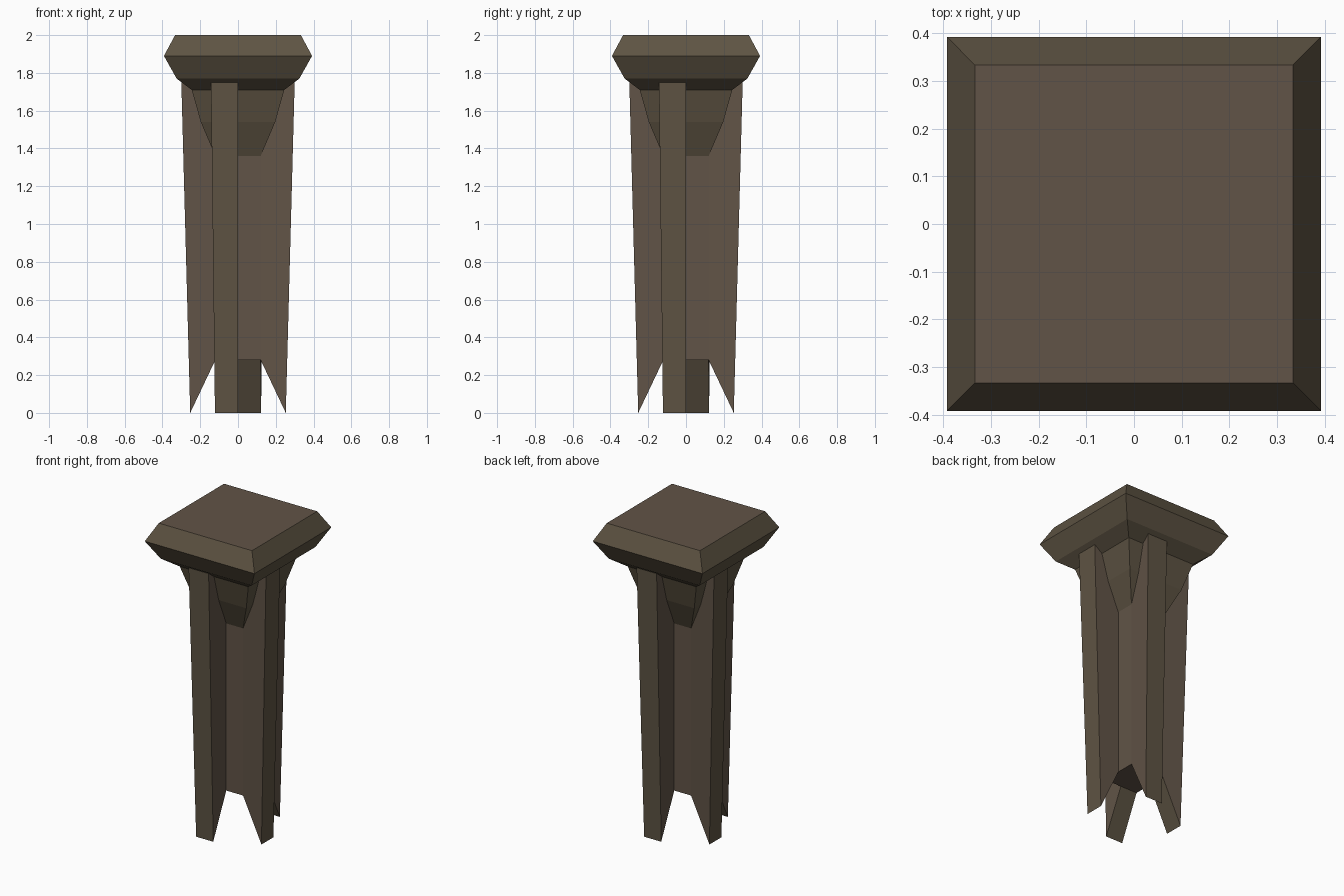
import bpy, bmesh, math
from mathutils import Matrix

if "Cube" in bpy.data.objects:
    bpy.data.objects.remove(bpy.data.objects["Cube"])


def material(name, rgb):
    m = bpy.data.materials.new(name)
    m.diffuse_color = (*rgb, 1)
    m.use_nodes = True
    m.node_tree.nodes["Principled BSDF"].inputs["Base Color"].default_value = m.diffuse_color
    return m


brown = material("weathered_brown", (0.120, 0.088, 0.063))
olive = material("dark_olive_brown", (0.112, 0.088, 0.056))


def finish(name, bm):
    bmesh.ops.recalc_face_normals(bm, faces=bm.faces)
    mesh = bpy.data.meshes.new(name)
    bm.to_mesh(mesh)
    bm.free()
    ob = bpy.data.objects.new(name, mesh)
    bpy.context.collection.objects.link(ob)
    mesh.materials.append(brown)
    mesh.materials.append(olive)
    return ob


# Pinwheel shaft: four offset legs around a square core, undercut at the foot
CORE, FOOT_Z, TOP_Z = 0.12, 0.28, 1.75


def section(bm, outer, width, z_in, z_out):
    ring = []
    for k in range(4):
        turn = Matrix.Rotation(k * math.pi / 2, 4, 'Z')
        for x, y, z in ((-CORE, -CORE, z_in), (-width, -outer, z_out),
                        (0, -outer, z_out), (0, -CORE, z_in)):
            v = bm.verts.new((x, y, z))
            v.co = turn @ v.co
            ring.append(v)
    return ring


bm = bmesh.new()
low = section(bm, 0.253, 0.122, FOOT_Z, 0.0)
high = section(bm, 0.30, 0.143, TOP_Z, TOP_Z)
for i in range(16):
    j = (i + 1) % 16
    f = bm.faces.new((low[i], low[j], high[j], high[i]))
    f.material_index = 1 if i % 4 == 1 else 0      # leg ends
for ring in (low, high):
    for k in range(0, 16, 4):
        bm.faces.new(ring[k:k + 4]).material_index = 1
    bm.faces.new([ring[i] for i in range(16) if i % 4 in (0, 3)])
finish("shaft", bm)


# Square stacks: (half width, height) rings, closed at both ends
def square_stack(name, profile):
    bm = bmesh.new()
    rings = [[bm.verts.new((sx * r, sy * r, z))
              for sx, sy in ((-1, -1), (1, -1), (1, 1), (-1, 1))] for r, z in profile]
    for a, b in zip(rings, rings[1:]):
        for i in range(4):
            j = (i + 1) % 4
            bm.faces.new((a[i], a[j], b[j], b[i])).material_index = 1
    bm.faces.new(rings[0]).material_index = 1
    bm.faces.new(rings[-1])                        # brown top
    return finish(name, bm)


# Flared bracket under the cap, then the bevelled cap
square_stack("capital", [(0.12, 1.36), (0.197, 1.54), (0.245, 1.71),
                         (0.325, 1.77), (0.392, 1.89), (0.333, 2.0)])
